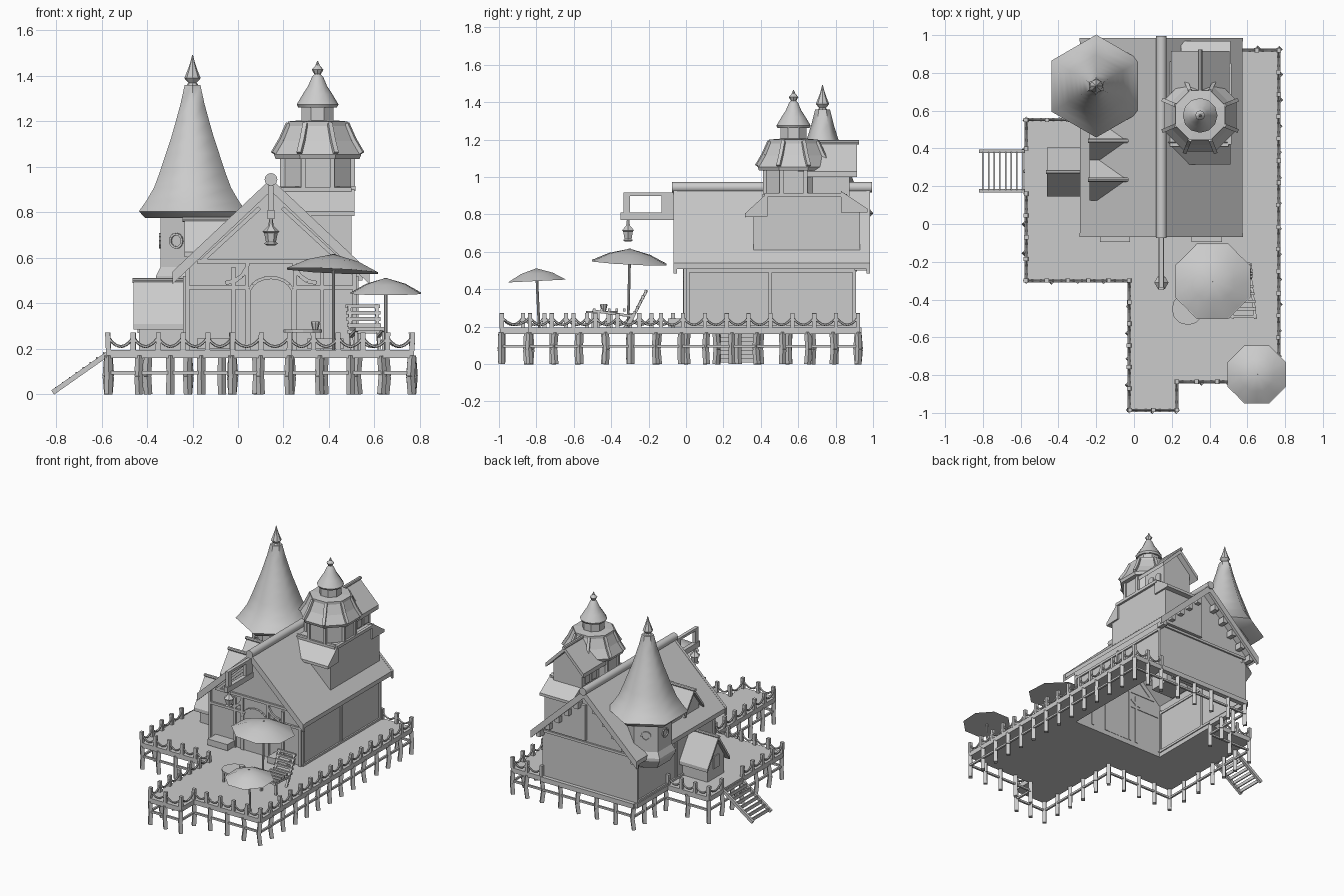
import bpy, bmesh, math, random
from mathutils import Vector, Matrix

random.seed(4)
if "Cube" in bpy.data.objects:
    bpy.data.objects.remove(bpy.data.objects["Cube"])

grey = bpy.data.materials.new("plain_grey")
grey.use_nodes = True
COL = (0.6, 0.6, 0.6, 1)
grey.diffuse_color = COL
grey.node_tree.nodes["Principled BSDF"].inputs["Base Color"].default_value = COL


def finish(name, bm, smooth=0):
    bmesh.ops.recalc_face_normals(bm, faces=bm.faces)
    me = bpy.data.meshes.new(name)
    bm.to_mesh(me)
    bm.free()
    me.materials.append(grey)
    ob = bpy.data.objects.new(name, me)
    bpy.context.collection.objects.link(ob)
    if smooth:
        bpy.ops.object.select_all(action='DESELECT')
        ob.select_set(True)
        bpy.context.view_layer.objects.active = ob
        bpy.ops.object.shade_smooth_by_angle(angle=math.radians(smooth))
    return ob


def add_box(bm, lo, hi):
    lo, hi = Vector(lo), Vector(hi)
    m = Matrix.Translation((lo + hi) / 2) @ Matrix.Diagonal((*(hi - lo), 1))
    bmesh.ops.create_cube(bm, size=1, matrix=m)


def add_beam(bm, a, b, w, h=None, sides=4):
    # square or round bar from a to b
    a, b = Vector(a), Vector(b)
    d = b - a
    rot = d.to_track_quat('Z', 'Y').to_matrix().to_4x4()
    m = Matrix.Translation((a + b) / 2) @ rot
    if sides == 4:
        bmesh.ops.create_cube(bm, size=1, matrix=m @ Matrix.Diagonal((w, h or w, d.length, 1)))
    else:
        bmesh.ops.create_cone(bm, cap_ends=True, segments=sides, radius1=w / 2,
                              radius2=w / 2, depth=d.length, matrix=m)


def boxes(name, *pairs):
    bm = bmesh.new()
    for lo, hi in pairs:
        add_box(bm, lo, hi)
    return finish(name, bm)


def beams(name, segs, w, h=None, sides=4):
    bm = bmesh.new()
    for a, b in segs:
        add_beam(bm, a, b, w, h, sides)
    return finish(name, bm, 40 if sides > 6 else 0)


def prism(name, pts, axis, lo, hi, open_bottom=False):
    # extrude a 2D outline along an axis; the outline uses the other two axes
    def at(p, t):
        return {'x': (t, *p), 'y': (p[0], t, p[1]), 'z': (*p, t)}[axis]
    bm = bmesh.new()
    a = [bm.verts.new(at(p, lo)) for p in pts]
    b = [bm.verts.new(at(p, hi)) for p in pts]
    bm.faces.new(a)
    bm.faces.new(b)
    n = len(pts)
    for i in range(n - (1 if open_bottom else 0)):
        bm.faces.new((a[i], a[(i + 1) % n], b[(i + 1) % n], b[i]))
    return finish(name, bm)


def gable_roof(name, axis, mid, half, eave, ridge, thick, lo, hi):
    pts = [(mid - half, eave), (mid, ridge), (mid + half, eave),
           (mid + half, eave - thick), (mid, ridge - thick), (mid - half, eave - thick)]
    return prism(name, pts, axis, lo, hi)


def gable_body(name, axis, mid, half, base, eave, ridge, lo, hi, open_bottom=False):
    pts = [(mid - half, base), (mid - half, eave), (mid, ridge), (mid + half, eave), (mid + half, base)]
    return prism(name, pts, axis, lo, hi, open_bottom)


def lathe(name, prof, cx, cy, sides, turn=0, smooth=0):
    bm = bmesh.new()
    rings = []
    for r, z in prof:
        rings.append([bm.verts.new((cx + r * math.cos(turn + k * math.tau / sides),
                                    cy + r * math.sin(turn + k * math.tau / sides), z))
                      for k in range(sides)])
    for p, q in zip(rings, rings[1:]):
        for k in range(sides):
            bm.faces.new((p[k], p[(k + 1) % sides], q[(k + 1) % sides], q[k]))
    bm.faces.new(rings[0])
    bm.faces.new(rings[-1])
    return finish(name, bm, smooth)


# deck, wrapped round the house
prism("deck", [(-.58, .56), (-.58, -.31), (-.035, -.31), (-.035, -.995), (.235, -.995), (.235, -.845),
               (.775, -.845), (.775, .93), (.52, .93), (.52, 0), (-.23, 0), (-.23, .56)], 'z', .16, .195)


def spaced(path, step):
    # points evenly spread along a polyline, corners included
    out = [Vector(path[0])]
    for a, b in zip(path, path[1:]):
        a, b = Vector(a), Vector(b)
        n = max(1, round((b - a).length / step))
        out += [a.lerp(b, i / n) for i in range(1, n + 1)]
    return out


main_path = [(-.57, .16), (-.57, -.3), (-.025, -.3), (-.025, -.985), (.225, -.985),
             (.225, -.835), (.765, -.835), (.765, .92), (.53, .92)]
back_path = [(-.24, .55), (-.57, .55), (-.57, .4)]

# railing posts and sagging ropes
posts, ropes = [], []
for path in (main_path, back_path):
    pts = spaced(path, .118)
    for p in pts:
        posts.append(((p.x, p.y, .19), (p.x + random.uniform(-.004, .004), p.y, .272)))
    for a, b in zip(pts, pts[1:]):
        sag = [(*a.lerp(b, i / 6), .25 - .04 * (1 - (i / 3 - 1) ** 2)) for i in range(7)]
        ropes += list(zip(sag, sag[1:]))
beams("rail_posts", posts, .022)
beams("rail_ropes", ropes, .013, sides=6)

# legs and low braces under the deck
loop = main_path + [(-.22, .92), (-.22, .55)] + back_path[1:] + [(-.57, .16)]
legs = []
for p in spaced(loop, .14):
    d = random.uniform(-.008, .008)
    mid = (p.x + d, p.y + d, .08)
    legs += [((p.x, p.y, 0), mid), (mid, (p.x, p.y, .17))]
beams("deck_legs", legs, .026)
beams("deck_braces", [((*a, .095), (*b, .095)) for a, b in zip(loop, loop[1:])], .014)
beams("house_sills", [((-.23, .92, .178), (.53, .92, .178)), ((-.23, .92, .178), (-.23, .55, .178))], .035)

# stairs to the deck
steps = [((-.8 + .03 * i, .18, .02 + .022 * i), (-.8 + .03 * i, .38, .02 + .022 * i)) for i in range(8)]
beams("stair_treads", steps, .008, .024)
beams("stair_sides", [((-.815, y, .008), (-.57, y, .18)) for y in (.175, .385)], .018, .022)

# house walls and main roof
RX = .145
gable_body("house_walls", 'y', RX, .375, .195, .56, .91, 0, .91, True)
gable_roof("main_roof", 'y', RX, .43, .54, .945, .032, -.06, .98)
for name, y in (("front_bargeboard", -.068), ("back_bargeboard", .965)):
    gable_roof(name, 'y', RX, .433, .54, .948, .055, y, y + .02)
beams("ridge_pole", [((RX, -.075, .945), (RX, .995, .945))], .056, sides=12)
purlins = []
for s in (-1, 1):
    for k in range(1, 6):
        x, z = RX + s * k * .077, .885 - k * .072
        purlins.append(((x - .017, .9, z - .025), (x + .017, .965, z + .02)))
boxes("purlin_ends", *purlins)

# timber framing
timber = []
for x in (-.222, -.02, .04, .25, .37, .512):
    timber.append(((x, -.004, .195), (x, -.004, .56)))
for z, x0, x1 in ((.47, -.23, .03), (.47, .26, .52), (.585, -.18, .47)):
    timber.append(((x0, -.004, z), (x1, -.004, z)))
for s in (-1, 1):
    arc = [(RX + s * (.2 - .1 * math.sin(t)), -.004, .59 - .1 * math.cos(t) + .0)
           for t in (0, .4, .8, 1.2, 1.57)]
    timber += list(zip(arc, arc[1:]))
    timber.append(((RX + s * .3, -.004, .59), (RX + s * .05, -.004, .82)))
for z in (.2, .5):
    timber += [((.522, 0, z), (.522, .91, z)), ((-.232, 0, z), (-.232, .91, z))]
for y in (.01, .45, .9):
    timber += [((.522, y, .2), (.522, y, .52)), ((-.232, y, .2), (-.232, y, .52))]
timber += [((-.23, .913, .53), (.52, .913, .53))]
beams("timber_frame", timber, .018)

# arched front door and its frame
def arch(cx, half, base, spring):
    top = [(cx + half * math.cos(math.pi * i / 10), spring + half * .75 * math.sin(math.pi * i / 10)) for i in range(11)]
    return [(cx + half, base)] + top + [(cx - half, base)]

door = arch(RX, .098, .195, .44)
prism("door", door, 'y', -.008, .002)
beams("door_frame", [((a[0], -.008, a[1]), (b[0], -.008, b[1])) for a, b in zip(door, door[1:])], .014)
boxes("flower_boxes", *[((x, -.095, .2), (x + .16, -.003, .245)) for x in (-.18, .305)])

# sign bracket and hanging lantern
boxes("bracket", ((RX - .015, -.35, .77), (RX + .015, -.05, .81)),
      ((RX - .012, -.335, .9), (RX + .012, -.05, .918)),
      ((RX - .012, -.335, .81), (RX + .012, -.3, .905)),
      ((RX - .012, -.13, .81), (RX + .012, -.05, .905)))
lathe("lantern", [(.018, .655), (.03, .662), (.022, .67), (.03, .71), (.038, .715), (.012, .74), (.006, .78)],
      RX, -.31, 6)

# dormers on the left slope
for y in (.235, .44):
    gable_roof("dormer_roof", 'x', y, .11, .625, .772, .022, -.235, -.03)
    gable_body("dormer_wall", 'x', y, .08, .55, .64, .745, -.215, -.03)
    beams("dormer_ridge", [((-.243, y, .77), (-.02, y, .77))], .024, sides=8)

# lean-to hut beside the house
gable_roof("hut_roof", 'x', .275, .13, .31, .505, .025, -.46, -.23)
gable_body("hut_walls", 'x', .275, .095, .195, .33, .475, -.435, -.23)
beams("hut_ridge", [((-.465, .275, .5), (-.23, .275, .5))], .022, sides=8)
boxes("hut_window", ((-.443, .245, .27), (-.434, .305, .36)))

# large hexagonal tower with a flared spire
TX, TY = -.2, .73
lathe("round_tower_wall", [(.15, .44), (.185, .5), (.185, .52), (.162, .56), (.162, .79)], TX, TY, 6, math.pi / 6)
lathe("spire_roof", [(.24, .775), (.272, .805), (.235, .85), (.195, .91), (.165, .98), (.135, 1.06), (.108, 1.13),
                     (.085, 1.2), (.06, 1.28), (.04, 1.36)], TX, TY, 6, math.pi / 6, 58)
lathe("spire_finial", [(.03, 1.355), (.018, 1.37), (.036, 1.39), (.02, 1.43), (.01, 1.46), (.002, 1.492)], TX, TY, 8, 0)
rings = []
for deg in (120, 180, 240):
    n = Vector((math.cos(math.radians(deg)), math.sin(math.radians(deg)), 0))
    u = Vector((-n.y, n.x, 0))
    c = Vector((TX, TY, .675)) + n * .143
    loop_pts = [c + .03 * (u * math.cos(k * math.tau / 12) + Vector((0, 0, math.sin(k * math.tau / 12)))) for k in range(13)]
    rings += list(zip(loop_pts, loop_pts[1:]))
beams("porthole_rings", rings, .01)

# wide dormer carrying the octagonal tower
CX, CY = .35, .575
boxes("tower_base", ((.17, .36, .55), (.5, .93, .81)), ((.19, .41, .8), (.5, .86, .91)))
prism("front_skirt_roof", [(.315, .785), (.315, .805), (.435, .915), (.435, .79)], 'x', .17, .512)
prism("back_skirt_roof", [(.97, .81), (.97, .83), (.83, .925), (.83, .81)], 'x', .25, .512)
beams("base_eave", [((.505, .42, .905), (.505, .85, .905))], .022)

# rear gabled wing of the tower
gable_body("wing_walls", 'y', CX, .115, .9, 1.04, 1.15, .58, .875)
gable_roof("wing_roof", 'y', CX, .155, 1.03, 1.185, .03, .6, .915)
beams("wing_ridge", [((CX, .6, 1.185), (CX, .925, 1.185))], .024, sides=8)
for y in (.74, .815):
    prism("wing_window", arch(y, .026, .92, .975), 'x', CX - .122, CX + .122)

# octagonal tower, ribbed roof and cap
T8 = math.pi / 8
lathe("tower_wall", [(.165, .9), (.165, 1.06)], CX, CY, 8, T8)
lathe("tower_roof", [(.2, 1.035), (.208, 1.055), (.17, 1.115), (.14, 1.185)], CX, CY, 8, T8)
lathe("tower_rim", [(.142, 1.18), (.142, 1.2), (.08, 1.205)], CX, CY, 8, T8)
lathe("tower_drum", [(.076, 1.2), (.076, 1.28)], CX, CY, 8, T8)
lathe("cap_roof", [(.085, 1.262), (.092, 1.275), (.065, 1.32), (.042, 1.355), (.025, 1.395), (.012, 1.41)],
      CX, CY, 12, 0, 40)
lathe("cap_finial", [(.01, 1.4), (.026, 1.428), (.01, 1.445), (.002, 1.465)], CX, CY, 8)


def around(r, z, k):
    a = T8 + k * math.pi / 4
    return (CX + r * math.cos(a), CY + r * math.sin(a), z)

beams("roof_ribs", [s for k in range(8) for s in ((around(.21, 1.06, k), around(.172, 1.12, k)),
                                                (around(.172, 1.12, k), around(.138, 1.19, k)))], .02)
beams("tower_posts", [(around(.167, .9, k), around(.167, 1.05, k)) for k in range(8)], .02)


# parasols with scalloped rims
def parasol(name, foot, top, r, drop, tilt):
    bm = bmesh.new()
    rot = Matrix.Rotation(tilt[0], 3, 'X') @ Matrix.Rotation(tilt[1], 3, 'Y')
    top = Vector(top)
    apex = bm.verts.new(top)
    inner, rim = [], []
    for k in range(16):
        a = k * math.tau / 16 + T8
        rr = r * (1 if k % 2 == 0 else .92)
        d = Vector((math.cos(a), math.sin(a), 0))
        inner.append(bm.verts.new(top + rot @ (d * rr * .55 - Vector((0, 0, drop * .4)))))
        rim.append(bm.verts.new(top + rot @ (d * rr - Vector((0, 0, drop)))))
    for k in range(16):
        j = (k + 1) % 16
        bm.faces.new((apex, inner[k], inner[j]))
        bm.faces.new((inner[k], rim[k], rim[j], inner[j]))
    bm.faces.new([bm.verts.new(v.co + Vector((0, 0, .002))) for v in rim])
    finish(name + "_canopy", bm, 30)
    beams(name + "_pole", [(foot, top)], .014, sides=8)

parasol("large_parasol", (.42, -.31, .19), (.42, -.3, .617), .217, .075, (-.05, .05))
parasol("small_parasol", (.65, -.785, .19), (.65, -.8, .512), .168, .068, (.05, 0))

# round table with cup
lathe("table_top", [(.085, .272), (.085, .284)], .285, -.45, 12)
beams("table_legs", [((.285 + dx, -.45 + dy, .19), (.285 + dx, -.45 + dy, .275))
                     for dx in (-.05, .05) for dy in (-.05, .05)], .012)
lathe("cup", [(.012, .284), (.02, .315), (.018, .32)], .34, -.44, 8)

# reclining slatted chair
def chair(u, y, z):
    return (.565 + u - .12 * (y + .35), y, z)

frame = []
for u in (-.06, .06):
    frame += [(chair(u, -.5, .285), chair(u, -.28, .255)), (chair(u, -.3, .22), chair(u, -.21, .395)),
              (chair(u, -.47, .19), chair(u, -.47, .285)), (chair(u, -.33, .19), chair(u, -.28, .27))]
beams("chair_frame", frame, .014)
slats = [(chair(-.07, y, .288), chair(.07, y, .288)) for y in (-.49, -.45, -.41, -.37, -.33)]
slats += [(chair(-.075, -.275 + .015 * i, .275 + .028 * i), chair(.075, -.275 + .015 * i, .275 + .028 * i)) for i in range(5)]
beams("chair_slats", slats, .014, .016)
